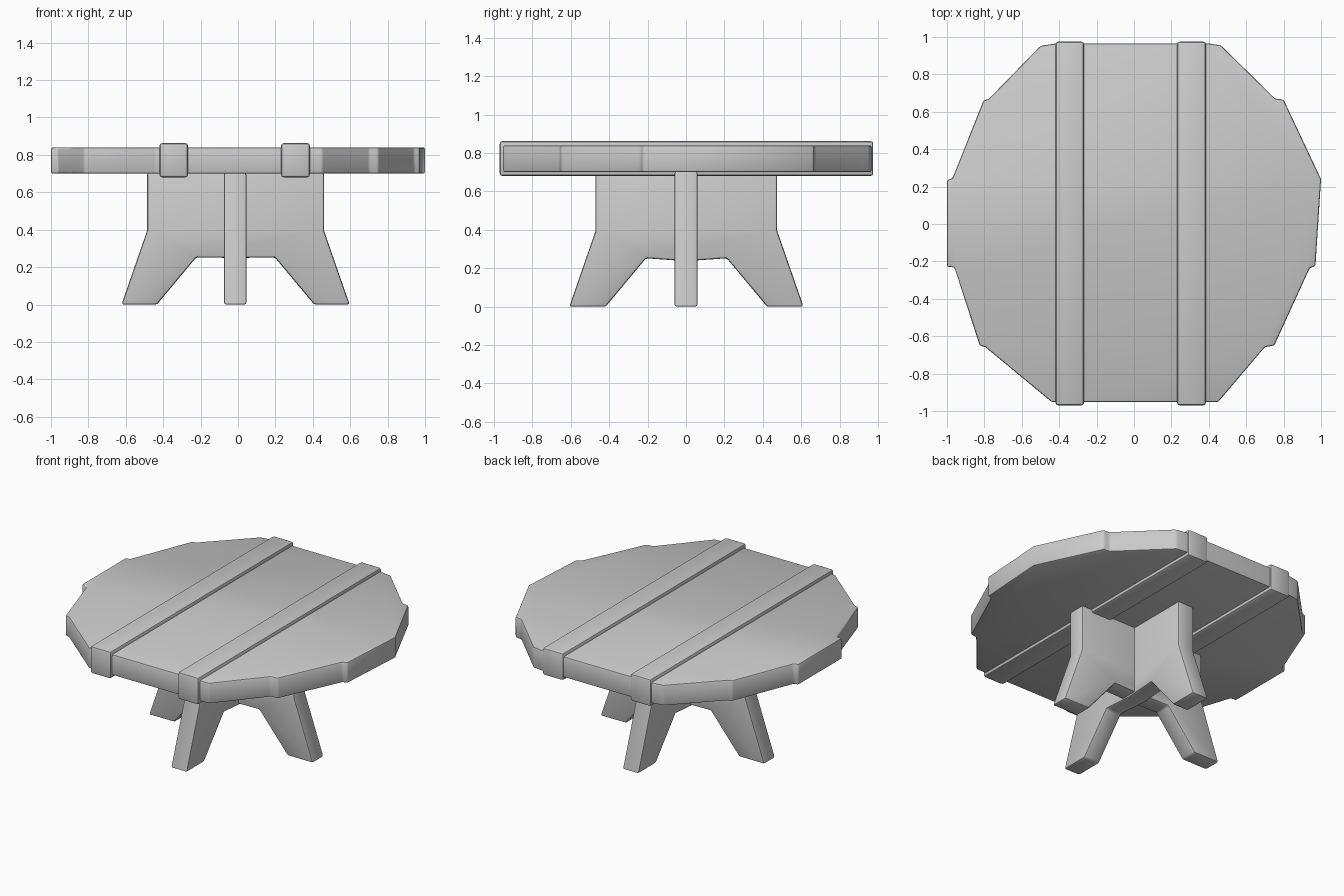
import bpy, bmesh, math
from mathutils import Vector

if "Cube" in bpy.data.objects:
    bpy.data.objects.remove(bpy.data.objects["Cube"])


def slab(name, outline, direction, place, bevel):
    """Extrude a 2D outline along direction; place maps 2D points to 3D."""
    bm = bmesh.new()
    face = bm.faces.new([bm.verts.new(place(a, b)) for a, b in outline])
    ext = bmesh.ops.extrude_face_region(bm, geom=[face])
    verts = [g for g in ext["geom"] if isinstance(g, bmesh.types.BMVert)]
    bmesh.ops.translate(bm, verts=verts, vec=Vector(direction))
    bmesh.ops.recalc_face_normals(bm, faces=bm.faces)
    mesh = bpy.data.meshes.new(name)
    bm.to_mesh(mesh)
    bm.free()
    ob = bpy.data.objects.new(name, mesh)
    bpy.context.collection.objects.link(ob)
    mod = ob.modifiers.new("worn_edges", "BEVEL")
    mod.width = bevel
    mod.segments = 2
    mod.limit_method = "ANGLE"
    mod.angle_limit = math.radians(30)
    bpy.ops.object.select_all(action="DESELECT")
    ob.select_set(True)
    bpy.context.view_layer.objects.active = ob
    bpy.ops.object.modifier_apply(modifier=mod.name)
    bpy.ops.object.shade_smooth_by_angle(angle=math.radians(35))
    return ob


# Round plank top with stepped plank ends
top = [(-0.42, 0.965), (-0.50, 0.952), (-0.775, 0.67), (-0.805, 0.66),
       (-0.97, 0.245), (-1.0, 0.235), (-1.0, -0.228), (-0.96, -0.232),
       (-0.79, -0.655), (-0.825, -0.648)][:8]
top += [(-0.825, -0.65), (-0.795, -0.658), (-0.44, -0.952), (0.45, -0.952),
        (0.70, -0.658), (0.75, -0.65), (0.94, -0.235), (0.97, -0.225),
        (1.0, 0.24), (0.80, 0.665), (0.755, 0.67), (0.465, 0.955), (0.40, 0.965)]
slab("table_top", top, (0, 0, 0.14), lambda x, y: (x, y, 0.70), 0.01)

# Two bands wrapping the top
for name, x0, x1 in (("left_band", -0.42, -0.267), ("right_band", 0.23, 0.385)):
    rect = [(x0, 0.68), (x1, 0.68), (x1, 0.863), (x0, 0.863)]
    slab(name, rect, (0, 1.945, 0), lambda x, z: (x, -0.97, z), 0.015)


# Crossed leg panels
def leg_profile(c, mid):
    right = [(0.21, 0.257), (0.42, 0.005), (0.61, 0.005), (0.473, 0.4), (0.473, 0.71)]
    left = [(-a, z) for a, z in reversed(right)]
    return [(a + c, z) for a, z in [(0, mid)] + right + left]


slab("side_to_side_legs", leg_profile(-0.013, 0.254), (0, 0.12, 0),
     lambda x, z: (x, -0.06, z - 0.005), 0.012)
slab("front_to_back_legs", leg_profile(0.002, 0.242), (0.12, 0, 0),
     lambda y, z: (-0.075, y, z - 0.005), 0.012)
